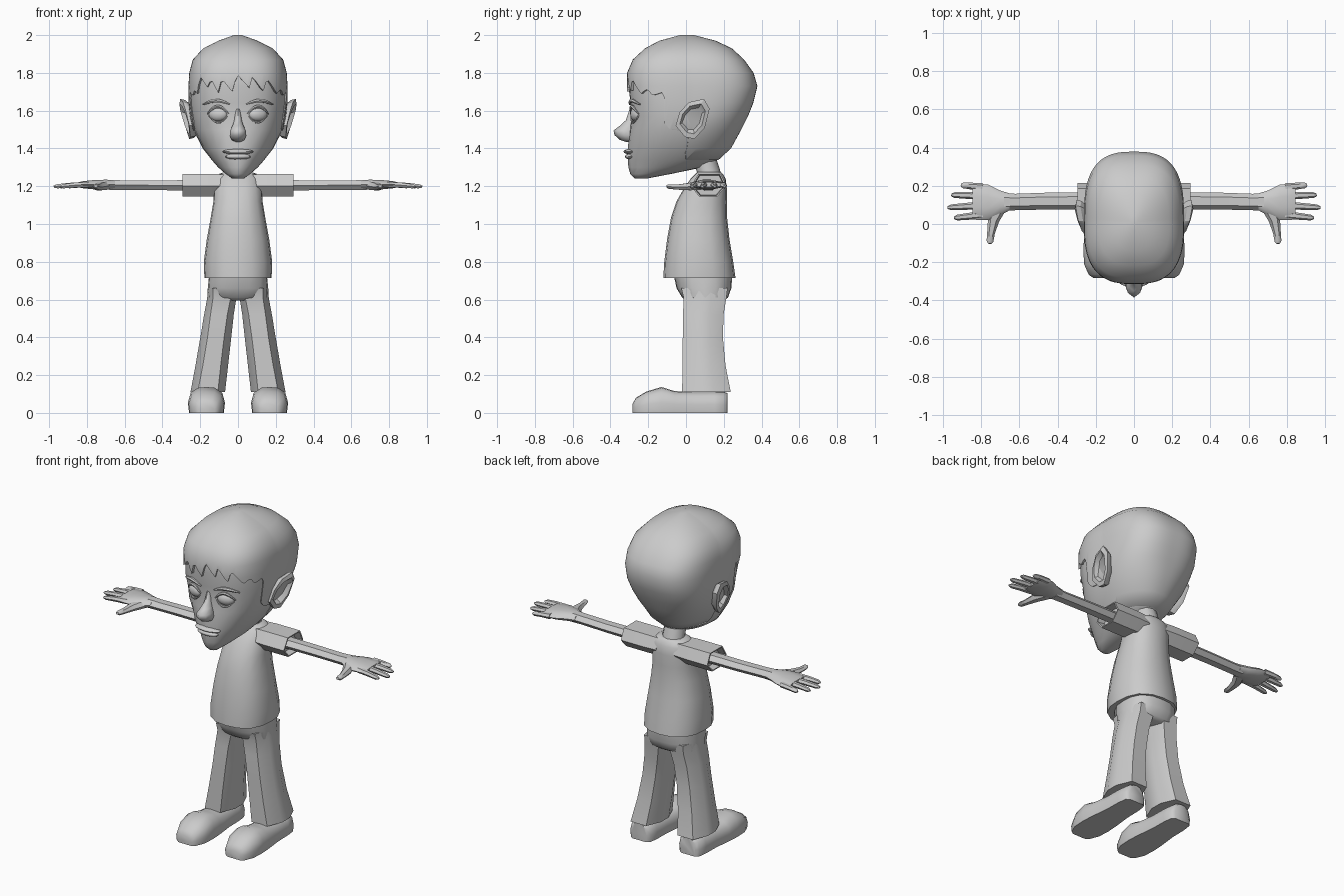
import bpy, bmesh, math
from mathutils import Vector, Matrix

GREY = bpy.data.materials.new("plain_grey")
GREY.diffuse_color = (0.6, 0.6, 0.6, 1)
SIDES = (("left", 1), ("right", -1))


def finish(name, bm, angle=40):
    bmesh.ops.remove_doubles(bm, verts=bm.verts, dist=0.0004)
    bmesh.ops.recalc_face_normals(bm, faces=bm.faces)
    me = bpy.data.meshes.new(name)
    bm.to_mesh(me)
    bm.free()
    me.materials.append(GREY)
    ob = bpy.data.objects.new(name, me)
    bpy.context.collection.objects.link(ob)
    bpy.ops.object.select_all(action='DESELECT')
    ob.select_set(True)
    bpy.context.view_layer.objects.active = ob
    bpy.ops.object.shade_smooth_by_angle(angle=math.radians(angle))
    return ob


def loft(name, rings, angle=40, caps=(True, True)):
    """Skin a list of closed rings with equal point counts."""
    bm = bmesh.new()
    vs = [[bm.verts.new(p) for p in r] for r in rings]
    n = len(vs[0])
    for a, b in zip(vs, vs[1:]):
        for i in range(n):
            j = (i + 1) % n
            bm.faces.new((a[i], a[j], b[j], b[i]))
    if caps[0]:
        bm.faces.new(vs[0])
    if caps[1]:
        bm.faces.new(vs[-1])
    return finish(name, bm, angle)


def outline(a, rx, ry, e):
    """Point of a rounded box outline at polar angle a, a = 0 is front."""
    s, c = math.sin(a), math.cos(a)
    r = (abs(s / rx) ** e + abs(c / ry) ** e) ** (-1 / e)
    return r * s, -r * c


def flat_ring(x0, x1, y0, y1, z, n=16, e=2.6, turn=0.0):
    pts = []
    for i in range(n):
        x, y = outline(math.tau * (i + turn) / n, (x1 - x0) / 2, (y1 - y0) / 2, e)
        pts.append(Vector(((x0 + x1) / 2 + x, (y0 + y1) / 2 + y, z)))
    return pts


def interp(table, t):
    """Linear lookup in rows sorted by their first value."""
    if t <= table[0][0]:
        return table[0][1:]
    for a, b in zip(table, table[1:]):
        if t <= b[0]:
            f = (t - a[0]) / (b[0] - a[0])
            return tuple(p + (q - p) * f for p, q in zip(a[1:], b[1:]))
    return table[-1][1:]


def ball(name, pos, size, rot=(0, 0, 0), seg=14):
    bm = bmesh.new()
    m = Matrix.Translation(pos)
    for ang, ax in zip(rot, 'XYZ'):
        m = m @ Matrix.Rotation(ang, 4, ax)
    bmesh.ops.create_uvsphere(bm, u_segments=seg, v_segments=8, radius=1,
                              matrix=m @ Matrix.Diagonal((*size, 1)))
    return finish(name, bm, 60)


def tube(name, path, radii, n=6, squash=1.0, angle=50):
    """Tapered limb along a path; squash flattens it vertically."""
    rings = []
    for i, p in enumerate(path):
        d = (Vector(path[min(i + 1, len(path) - 1)]) - Vector(path[max(i - 1, 0)])).normalized()
        side = d.cross(Vector((0, 0, 1))).normalized()
        up = side.cross(d)
        rings.append([Vector(p) + side * radii[i] * math.cos(math.tau * k / n)
                      + up * radii[i] * squash * math.sin(math.tau * k / n) for k in range(n)])
    return loft(name, rings, angle)


# Head: height, front, back, half width, squareness
HEAD = [(1.24, -0.27, -0.21, 0.03, 2.0), (1.265, -0.295, -0.08, 0.065, 2.0),
        (1.30, -0.305, 0.09, 0.105, 2.0), (1.34, -0.308, 0.17, 0.14, 2.1),
        (1.40, -0.308, 0.235, 0.185, 2.2), (1.50, -0.298, 0.29, 0.235, 2.4),
        (1.57, -0.288, 0.325, 0.25, 2.6), (1.64, -0.295, 0.353, 0.258, 2.8),
        (1.73, -0.302, 0.375, 0.258, 2.8), (1.80, -0.30, 0.355, 0.254, 2.8),
        (1.87, -0.27, 0.305, 0.235, 2.8), (1.93, -0.205, 0.24, 0.18, 2.6),
        (1.97, -0.13, 0.155, 0.10, 2.4), (1.995, -0.02, 0.04, 0.015, 2.0)]


def skin(a, z, grow=0.0):
    f, b, w, e = interp(HEAD, z)
    x, y = outline(a, w + grow, (b - f) / 2 + grow, e)
    return Vector((x, (f + b) / 2 + y, z))


def face_y(x, z):
    f, b, w, e = interp(HEAD, z)
    return (f + b) / 2 - (b - f) / 2 * max(0, 1 - abs(x / w) ** e) ** (1 / e)


N = 28
loft("head", [[skin(math.tau * i / N, r[0]) for i in range(N)] for r in HEAD[:-2]], 50)

# Hair cap with ragged fringe, sideburns and a smooth nape
FRINGE = [(-0.25, 1.75), (-0.21, 1.69), (-0.195, 1.78), (-0.155, 1.72), (-0.14, 1.77),
          (-0.10, 1.69), (-0.085, 1.77), (-0.03, 1.70), (-0.005, 1.79), (0.06, 1.72),
          (0.075, 1.78), (0.13, 1.70), (0.15, 1.77), (0.20, 1.69), (0.25, 1.75)]
SIDE = [(-0.20, 1.72), (-0.17, 1.68), (-0.11, 1.70), (-0.10, 1.54), (-0.05, 1.50),
        (0.06, 1.49), (0.10, 1.38), (0.16, 1.34)]


def hairline(a):
    p = skin(a, 1.72)
    return interp(FRINGE, p.x)[0] if p.y < -0.2 else interp(SIDE, p.y)[0]


M = 144
angles = [math.tau * i / M for i in range(M)]
hair = [[skin(a, hairline(a), -0.01) for a in angles]]
for z in [1.34, 1.40, 1.50, 1.57, 1.64] + [r[0] for r in HEAD[8:]]:
    hair.append([skin(a, max(z, hairline(a)),
                      0.003 + 0.009 * max(0, math.cos(a))) for a in angles])
for p in hair[-1]:
    p.z = 2.0
loft("hair", hair, 50, (False, True))

# Nose and lips
loft("nose", [flat_ring(-w, w, f, -0.25, z, 10, 2) for z, w, f in
              ((1.435, 0.015, -0.32), (1.445, 0.035, -0.35), (1.47, 0.045, -0.378),
               (1.495, 0.042, -0.384), (1.52, 0.03, -0.35), (1.55, 0.02, -0.318),
               (1.61, 0.012, -0.298))], 60)
ball("upper_lip", (0, -0.295, 1.383), (0.085, 0.036, 0.014))
ball("lower_lip", (0, -0.293, 1.357), (0.07, 0.03, 0.016))

# Eyes, lids and brows follow the face curve
for side, s in SIDES:
    ball(side + "_eye", (s * 0.105, face_y(0.105, 1.58) + 0.012, 1.58),
         (0.052, 0.028, 0.037), (0, 0, s * 0.3))
    for part, z0, lift, r, x0, x1 in (("upper_lid", 1.583, 0.04, 0.009, 0.05, 0.162),
                                      ("lower_lid", 1.572, -0.036, 0.006, 0.055, 0.155),
                                      ("brow", 1.633, 0.02, 0.011, 0.045, 0.185)):
        path, radii = [], []
        for k in range(9):
            t = k / 8
            x, z = x0 + (x1 - x0) * t, z0 + lift * math.sin(math.pi * t)
            path.append((s * x, face_y(x, z) - 0.004, z))
            radii.append(r * (0.4 + 0.6 * math.sin(math.pi * t)))
        tube(side + "_" + part, path, radii)

    # Ears: flared rim around a sunken bowl
    rim = [(-0.055, 1.52), (-0.035, 1.59), (0.015, 1.645), (0.095, 1.662),
           (0.125, 1.61), (0.10, 1.51), (0.045, 1.45), (-0.005, 1.46)]

    def ear_ring(scale, off):
        out = []
        for y, z in rim:
            x = 0.262 + 0.14 * (y - 0.03) + 0.19 * (z - 1.56) + off
            out.append(Vector((s * x, 0.035 + (y - 0.035) * scale, 1.56 + (z - 1.56) * scale)))
        return out
    loft(side + "_ear", [ear_ring(0.6, -0.05), ear_ring(0.95, -0.01), ear_ring(1, 0.015),
                         ear_ring(0.75, 0.02), ear_ring(0.55, -0.005)], 30)

# Neck leans forward into the skull
loft("neck", [flat_ring(-w, w, y0, y1, z, 10, 2) for z, w, y0, y1 in
              ((1.20, 0.08, 0.06, 0.20), (1.27, 0.065, 0.06, 0.185), (1.38, 0.065, 0.02, 0.15))])

# Shirt body, open dark hem closed by a flat cap
loft("shirt", [flat_ring(-w, w, y0, y1, z, 16, 2.5) for z, w, y0, y1 in
               ((0.715, 0.178, -0.12, 0.262), (0.80, 0.181, -0.115, 0.25),
                (0.92, 0.165, -0.10, 0.23), (1.03, 0.145, -0.08, 0.218),
                (1.12, 0.13, -0.05, 0.216), (1.19, 0.13, -0.01, 0.216),
                (1.24, 0.12, 0.025, 0.21), (1.265, 0.10, 0.05, 0.195),
                (1.275, 0.07, 0.06, 0.185))], 50)

# Trousers seat
loft("trousers_seat", [flat_ring(-w, w, y0, y1, z, 16, 2.8) for z, w, y0, y1 in
                       ((0.595, 0.10, 0.0, 0.20), (0.61, 0.163, -0.02, 0.222),
                        (0.66, 0.16, -0.05, 0.24), (0.73, 0.153, -0.065, 0.245))], 50)

for side, s in SIDES:
    # Boxy trouser legs, flared to the hem
    rings = []
    for z, x0, x1, y0, y1 in ((0.11, 0.068, 0.252, -0.028, 0.245), (0.25, 0.052, 0.226, -0.025, 0.215),
                              (0.40, 0.035, 0.20, -0.022, 0.20), (0.52, 0.022, 0.18, -0.022, 0.205),
                              (0.61, 0.008, 0.163, -0.02, 0.222), (0.66, 0.008, 0.155, -0.04, 0.235)):
        rings.append([Vector((s * p.x, p.y, p.z)) for p in flat_ring(x0, x1, y0, y1, z, 8, 3.2, 0.5)])
    loft(side + "_trouser_leg", rings, 35)

    # Shoes: y, half width, height
    rings = []
    for y, w, h in ((-0.282, 0.045, 0.05), (-0.265, 0.07, 0.08), (-0.21, 0.094, 0.113),
                    (-0.13, 0.098, 0.137), (-0.06, 0.093, 0.115), (0.05, 0.08, 0.112),
                    (0.15, 0.078, 0.112), (0.205, 0.07, 0.11), (0.22, 0.05, 0.105)):
        rings.append([Vector((s * (0.167 + w * px), y, h * pz)) for px, pz in
                      ((-0.94, 0), (-1, 0.4), (-0.85, 0.78), (-0.45, 0.97), (0, 1),
                       (0.45, 0.97), (0.85, 0.78), (1, 0.4), (0.94, 0))])
    loft(side + "_shoe", rings, 45)

    # Sleeve: six-sided tube, inner lip around the arm
    hexagon = [(0.065, 1.265), (0.185, 1.265), (0.215, 1.20), (0.165, 1.145), (0.07, 1.145), (0.025, 1.20)]
    loft(side + "_sleeve", [[Vector((s * x, 0.12 + (y - 0.12) * k, 1.205 + (z - 1.205) * k))
                             for y, z in hexagon]
                            for x, k in ((0.06, 0.95), (0.14, 1), (0.295, 1), (0.295, 0.9), (0.25, 0.85))], 35)

    # Arm, palm, fingers and thumb
    tube(side + "_arm", [(s * 0.24, 0.12, 1.205), (s * 0.45, 0.12, 1.205), (s * 0.62, 0.115, 1.206),
                         (s * 0.68, 0.115, 1.207)], (0.046, 0.044, 0.043, 0.046), 6, 0.68, 40)
    rings = []
    for x, y0, y1, h in ((0.65, 0.072, 0.16, 0.026), (0.70, 0.045, 0.175, 0.028),
                         (0.76, 0.02, 0.205, 0.026), (0.82, 0.02, 0.212, 0.02), (0.845, 0.03, 0.208, 0.014)):
        rings.append([Vector((s * x, (y0 + y1) / 2 + (y1 - y0) / 2 * math.cos(k * math.tau / 10),
                              1.208 + h * math.sin(k * math.tau / 10))) for k in range(10)])
    loft(side + "_palm", rings, 50)
    for name, y0, y1, tip in (("little_finger", 0.193, 0.203, 0.905), ("ring_finger", 0.147, 0.152, 0.955),
                              ("middle_finger", 0.098, 0.086, 0.975), ("index_finger", 0.048, 0.032, 0.94)):
        path = [(s * (0.79 + (tip - 0.79) * t), y0 + (y1 - y0) * t, 1.208 - 0.01 * t * t)
                for t in (0, 0.5, 0.9, 1)]
        tube(side + "_" + name, path, (0.02, 0.018, 0.015, 0.007), 6, 0.85)
    tube(side + "_thumb", [(s * 0.70, 0.09, 1.205), (s * 0.735, 0.02, 1.198), (s * 0.748, -0.05, 1.195),
                           (s * 0.753, -0.09, 1.198), (s * 0.753, -0.103, 1.20)],
         (0.035, 0.03, 0.02, 0.018, 0.01), 6, 0.75)
